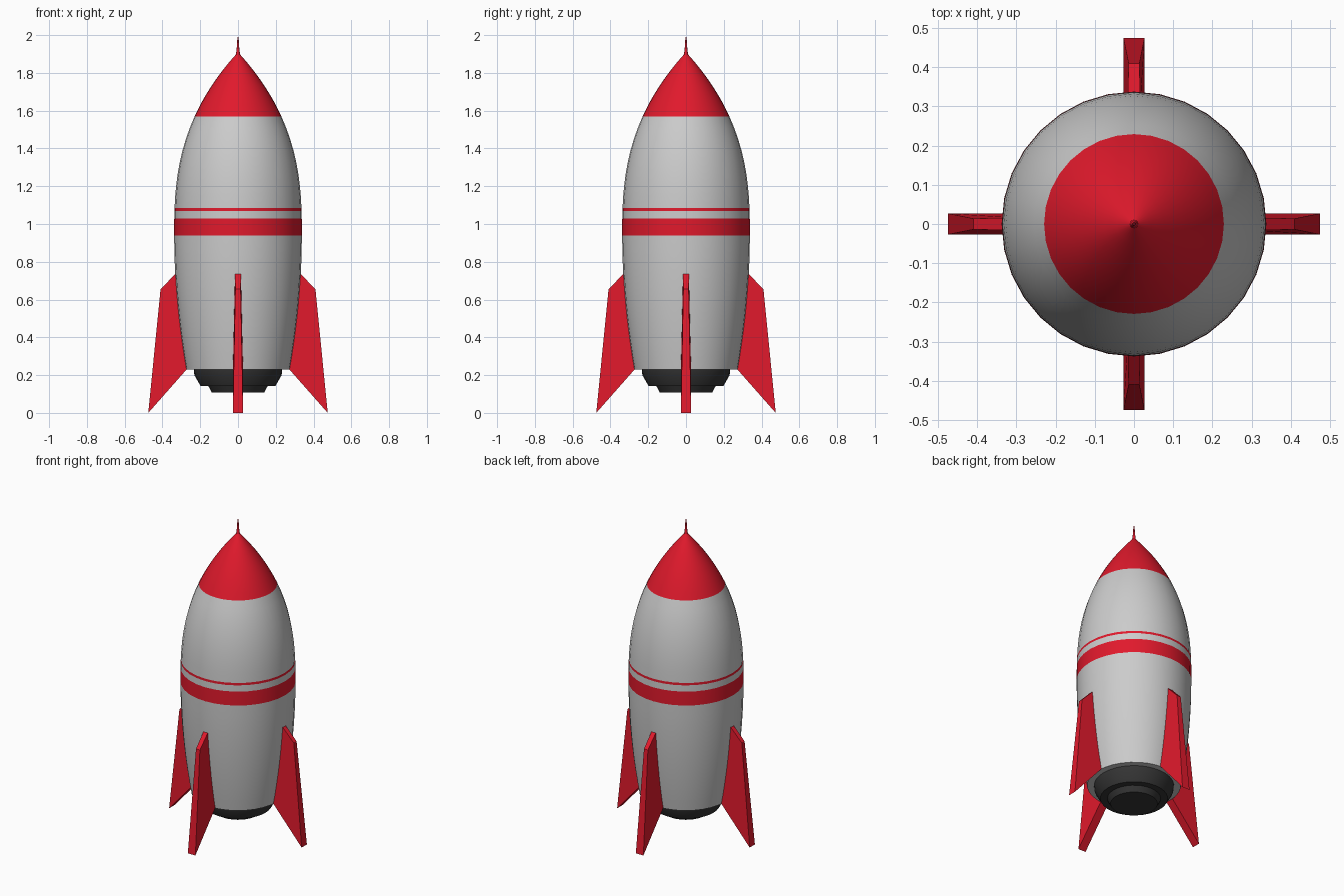
import bpy, bmesh, math

if "Cube" in bpy.data.objects:
    bpy.data.objects.remove(bpy.data.objects["Cube"])

SIDES = 32


def material(name, rgb):
    m = bpy.data.materials.new(name)
    m.diffuse_color = (*rgb, 1)
    m.use_nodes = True
    m.node_tree.nodes["Principled BSDF"].inputs["Base Color"].default_value = m.diffuse_color
    return m


RED = material("red_paint", (0.75, 0.01, 0.025))
DARK = material("dark_metal", (0.035, 0.035, 0.035))


def add_object(name, bm, mat=None, smooth=True):
    bmesh.ops.remove_doubles(bm, verts=bm.verts, dist=1e-5)
    bmesh.ops.recalc_face_normals(bm, faces=bm.faces)
    mesh = bpy.data.meshes.new(name)
    bm.to_mesh(mesh)
    bm.free()
    obj = bpy.data.objects.new(name, mesh)
    bpy.context.collection.objects.link(obj)
    if mat:
        mesh.materials.append(mat)
    if smooth:
        bpy.ops.object.select_all(action='DESELECT')
        obj.select_set(True)
        bpy.context.view_layer.objects.active = obj
        bpy.ops.object.shade_smooth_by_angle(angle=math.radians(30))
    return obj


def lathe(name, profile, mat=None, sides=SIDES):
    """Revolve (radius, z) points around the z axis."""
    bm = bmesh.new()
    rings = []
    for r, z in profile:
        rings.append([bm.verts.new((r * math.cos(math.tau * i / sides),
                                    r * math.sin(math.tau * i / sides), z))
                      for i in range(sides)] if r > 0 else [bm.verts.new((0, 0, z))] * sides)
    for a, b in zip(rings, rings[1:]):
        for i in range(sides):
            j = (i + 1) % sides
            bm.faces.new(list(dict.fromkeys((a[i], a[j], b[j], b[i]))))
    return add_object(name, bm, mat)


def hull_radius(z):
    d = z - 0.95
    if d > 0:
        return 0.338 * (1 - (d / 0.96) ** 2.6)
    return 0.338 * (1 - 0.186 * (d / 0.72) ** 2)


def hull_section(z0, z1, steps):
    zs = [z0 + (z1 - z0) * i / steps for i in range(steps + 1)]
    return [(hull_radius(z), z) for z in zs]


# Hull sections and painted stripes
lathe("lower_hull", [(0, 0.23)] + hull_section(0.23, 0.94, 10))
lathe("wide_stripe", hull_section(0.94, 1.03, 2), RED)
lathe("stripe_gap", hull_section(1.03, 1.07, 1))
lathe("thin_stripe", hull_section(1.07, 1.085, 1), RED)
lathe("upper_hull", hull_section(1.085, 1.57, 8))

# Nose cone and needle
lathe("nose_cone", hull_section(1.57, 1.90, 8) + [(0, 1.91)], RED)
lathe("nose_needle", [(0, 1.89), (0.012, 1.89), (0.007, 1.93), (0.003, 1.99), (0, 1.99)],
      RED, 12)

# Stepped engine nozzle
lathe("engine_nozzle", [(0.235, 0.235), (0.231, 0.20), (0.198, 0.142), (0.157, 0.142),
                        (0.138, 0.107), (0, 0.107)], DARK)

# Four tapered fins: (radius, z, half thickness), root sunk into the hull
FIN = [(0.30, 0.768, 0.016), (0.41, 0.655, 0.014), (0.475, 0.0, 0.027), (0.25, 0.255, 0.027)]
for k, name in enumerate(("right_fin", "back_fin", "left_fin", "front_fin")):
    bm = bmesh.new()
    near = [bm.verts.new((r, -t, z)) for r, z, t in FIN]
    far = [bm.verts.new((r, t, z)) for r, z, t in FIN]
    bm.faces.new(near)
    bm.faces.new(far[::-1])
    for i in range(4):
        j = (i + 1) % 4
        bm.faces.new((near[i], far[i], far[j], near[j]))
    fin = add_object(name, bm, RED, smooth=False)
    fin.rotation_euler.z = k * math.pi / 2
